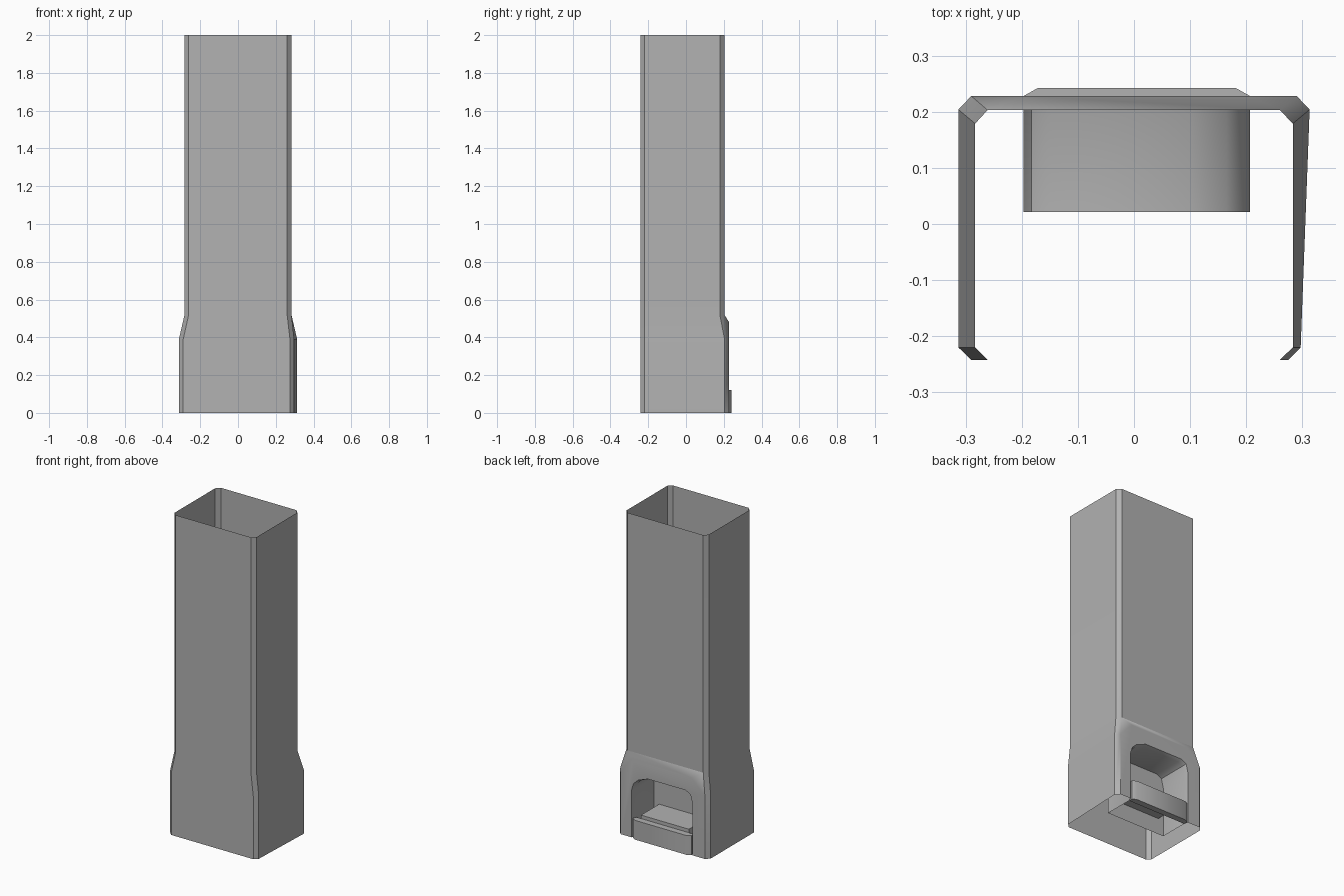
import bpy, bmesh

if "Cube" in bpy.data.objects:
    bpy.data.objects.remove(bpy.data.objects["Cube"])

# Dark grey masonry
grey = bpy.data.materials.new("dark_grey")
grey.diffuse_color = (.445, .445, .445, 1)
grey.use_nodes = True
grey.node_tree.nodes["Principled BSDF"].inputs["Base Color"].default_value = grey.diffuse_color


def finish(name, bm):
    bmesh.ops.remove_doubles(bm, verts=bm.verts, dist=0.0005)
    bmesh.ops.recalc_face_normals(bm, faces=bm.faces)
    mesh = bpy.data.meshes.new(name)
    bm.to_mesh(mesh)
    bm.free()
    mesh.materials.append(grey)
    ob = bpy.data.objects.new(name, mesh)
    bpy.context.collection.objects.link(ob)
    bpy.ops.object.select_all(action='DESELECT')
    ob.select_set(True)
    bpy.context.view_layer.objects.active = ob
    bpy.ops.object.shade_smooth_by_angle(angle=0.53)
    return ob


def face(bm, pts):
    return bm.faces.new([bm.verts.new(p) for p in pts])


def skin(bm, a, b, closed=True, skip=()):
    n = len(a)
    for i in range(n if closed else n - 1):
        if i not in skip:
            j = (i + 1) % n
            face(bm, [a[i], a[j], b[j], b[i]])


def prism(name, outline, z0, z1):
    bm = bmesh.new()
    lo = [(x, y, z0) for x, y in outline]
    hi = [(x, y, z1) for x, y in outline]
    skin(bm, lo, hi)
    face(bm, lo)
    face(bm, hi)
    return finish(name, bm)


# Plan outlines with chamfered corners; edge 5 is the back wall
lower = [(-.313, -.22), (-.29, -.242), (.275, -.242), (.297, -.22),
         (.313, .204), (.29, .228), (-.29, .228), (-.313, .204)]
upper = [(-.283, -.22), (-.261, -.242), (.26, -.242), (.283, -.22),
         (.283, .179), (.26, .203), (-.261, .203), (-.283, .179)]
BACK = 5

# Arched opening profile, from right foot to left foot (x, z)
arch = [(.207, 0), (.207, .29), (.195, .33), (.165, .36), (.10, .385),
        (-.15, .385), (-.183, .367), (-.197, .31), (-.197, 0)]
wide = [(x * 1.04, z * 1.02) for x, z in arch]

# Open chimney shell
bm = bmesh.new()
r0, r1 = ([(x, y, z) for x, y in lower] for z in (0, .39))
r2, r3 = ([(x, y, z) for x, y in upper] for z in (.52, 2))
skin(bm, r0, r1, skip=(BACK,))
skin(bm, r1, r2, skip=(BACK,))
skin(bm, r2, r3)

# Sloped mantel above the opening
ml, mr = (-.20, .228, .48), (.207, .228, .48)
face(bm, [r2[5], r2[6], ml, mr])
face(bm, [r2[6], r1[6], ml])
face(bm, [r2[5], mr, r1[5]])

# Back panel around the arch
face(bm, [r0[6], r1[6], ml, mr, r1[5], r0[5]]
     + [(x, .228, z) for x, z in wide])
shell = finish("chimney_shell", bm)
shell.modifiers.new("even_shading", 'WEIGHTED_NORMAL').keep_sharp = True

# Firebox: reveal, tunnel and rear wall, open underneath
bm = bmesh.new()
front = [(x, .228, z) for x, z in wide]
mid = [(x, .203, z) for x, z in arch]
rear = [(x, .021, z) for x, z in arch]
skin(bm, front, mid, closed=False)
skin(bm, mid, rear, closed=False)
face(bm, rear)
finish("firebox", bm)

# Hearth ledge and raised fire plate
prism("hearth_ledge", [(-.197, .203), (.2, .203), (.207, .228), (.182, .242),
                       (-.172, .242), (-.197, .228)], 0, .12)
prism("fire_plate", [(-.16, .022), (.17, .022), (.17, .2), (-.16, .2)], .1, .14)
